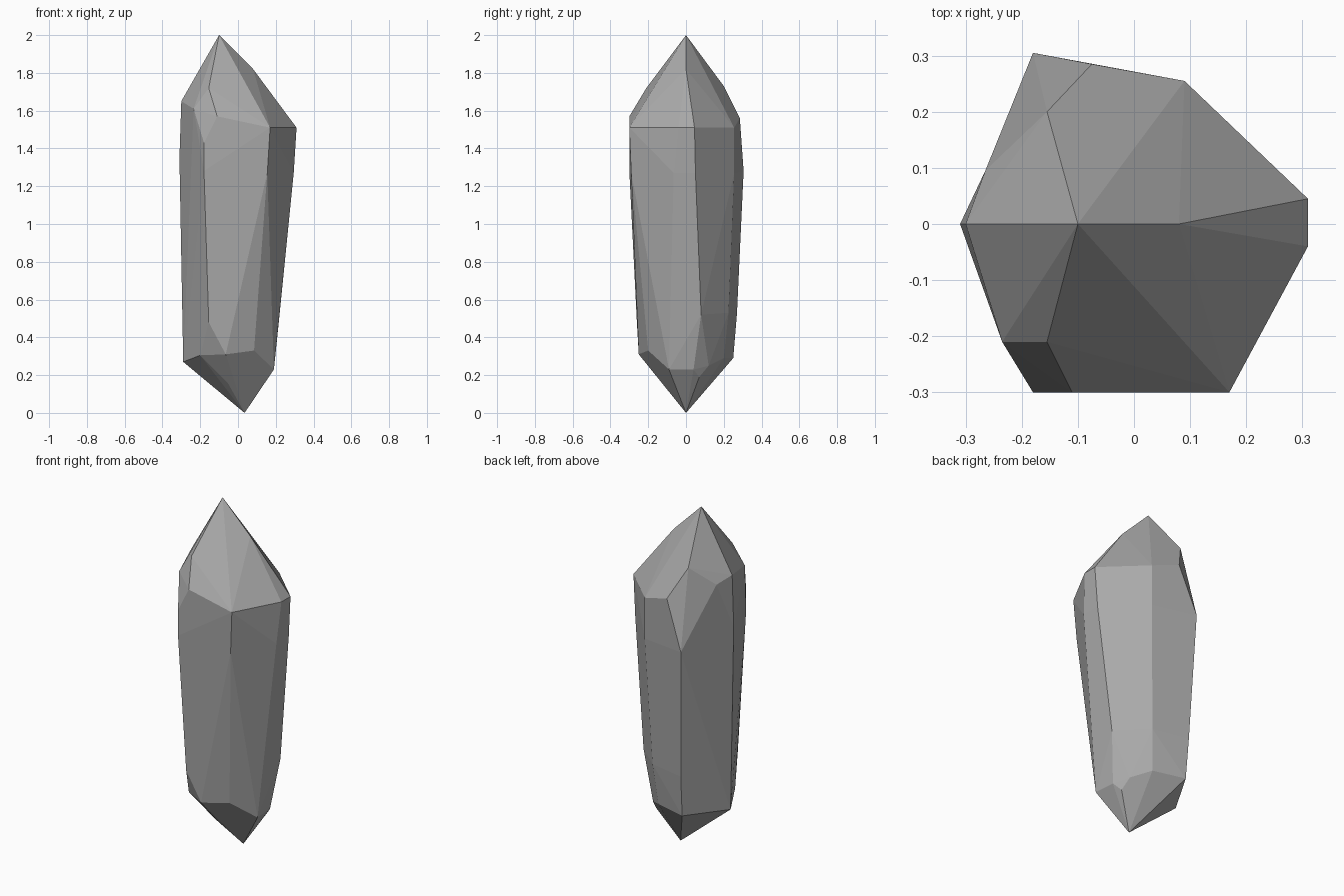
import bpy
import bmesh
import math

default_cube = bpy.data.objects.get("Cube")
if default_cube is not None:
    bpy.data.objects.remove(default_cube, do_unlink=True)


def make_material(name, colour):
    material = bpy.data.materials.new(name)
    material.use_nodes = True
    material.diffuse_color = colour
    shader = material.node_tree.nodes["Principled BSDF"]
    shader.inputs["Base Color"].default_value = colour
    shader.inputs["Roughness"].default_value = 0.6
    return material


# Corner columns of the tapered shaft, each listed from top to bottom
shaft_columns = {
    "left_column_front": [(.31, -.04, 1.51), (.295, -.065, 1.27), (.22, -.085, .53), (.19, -.09, .23)],
    "left_column_back": [(.31, .045, 1.51), (.295, .05, 1.27), (.22, .08, .52)],
    "front_left_column": [(.17, -.3, 1.51), (.155, -.29, 1.27), (.1, -.22, .53), (.085, -.2, .33)],
    "front_right_column": [(-.18, -.3, 1.43), (-.18, -.3, 1.28), (-.155, -.26, .48)],
    "right_column": [(-.3, 0, 1.65), (-.31, 0, 1.35), (-.295, 0, .53), (-.29, 0, .27)],
    "back_right_column": [(-.18, .305, 1.28), (-.155, .27, .53), (-.15, .25, .29)],
    "back_left_column": [(.09, .255, 1.51), (.09, .255, 1.27), (.06, .225, .53), (.04, .2, .29)],
}

# Points and ridge closing the two ends
end_points = {
    "upper_point": [(-.1, 0, 2)],
    "upper_ridge_end": [(.08, 0, 1.82)],
    "lower_point": [(.035, 0, 0)],
}

# Remaining corners of the diamond facets cut into the ends
cut_facets = {
    "upper_front_facet": [(-.155, -.21, 1.72), (-.11, -.3, 1.57), (-.235, -.21, 1.61)],
    "upper_back_facet": [(-.155, .2, 1.73), (-.075, .285, 1.56), (-.265, .095, 1.62)],
    "lower_front_facet": [(-.2, -.17, .305), (-.065, -.25, .31), (-.055, -.12, .16)],
    "lower_left_facet": [(.18, .04, .23), (.145, .07, .19), (.13, .12, .25)],
}


def build_crystal(name, groups, material):
    """Wrap all corner groups in one faceted skin."""
    bm = bmesh.new()
    for group in groups:
        for corners in group.values():
            for corner in corners:
                bm.verts.new(corner)
    bmesh.ops.remove_doubles(bm, verts=bm.verts[:], dist=0.001)
    bmesh.ops.convex_hull(bm, input=bm.verts[:])

    # Clear corners that fall inside the skin, then merge level triangles
    loose = [vert for vert in bm.verts if not vert.link_faces]
    bmesh.ops.delete(bm, geom=loose, context="VERTS")
    bmesh.ops.dissolve_limit(
        bm, angle_limit=math.radians(2), verts=bm.verts[:], edges=bm.edges[:]
    )
    bmesh.ops.recalc_face_normals(bm, faces=bm.faces[:])
    for face in bm.faces:
        face.smooth = False

    mesh = bpy.data.meshes.new(name)
    bm.to_mesh(mesh)
    bm.free()
    mesh.materials.append(material)
    crystal = bpy.data.objects.new(name, mesh)
    bpy.context.collection.objects.link(crystal)
    return crystal


stone_grey = make_material("stone_grey", (0.4, 0.4, 0.4, 1))
build_crystal("crystal", [shaft_columns, end_points, cut_facets], stone_grey)
